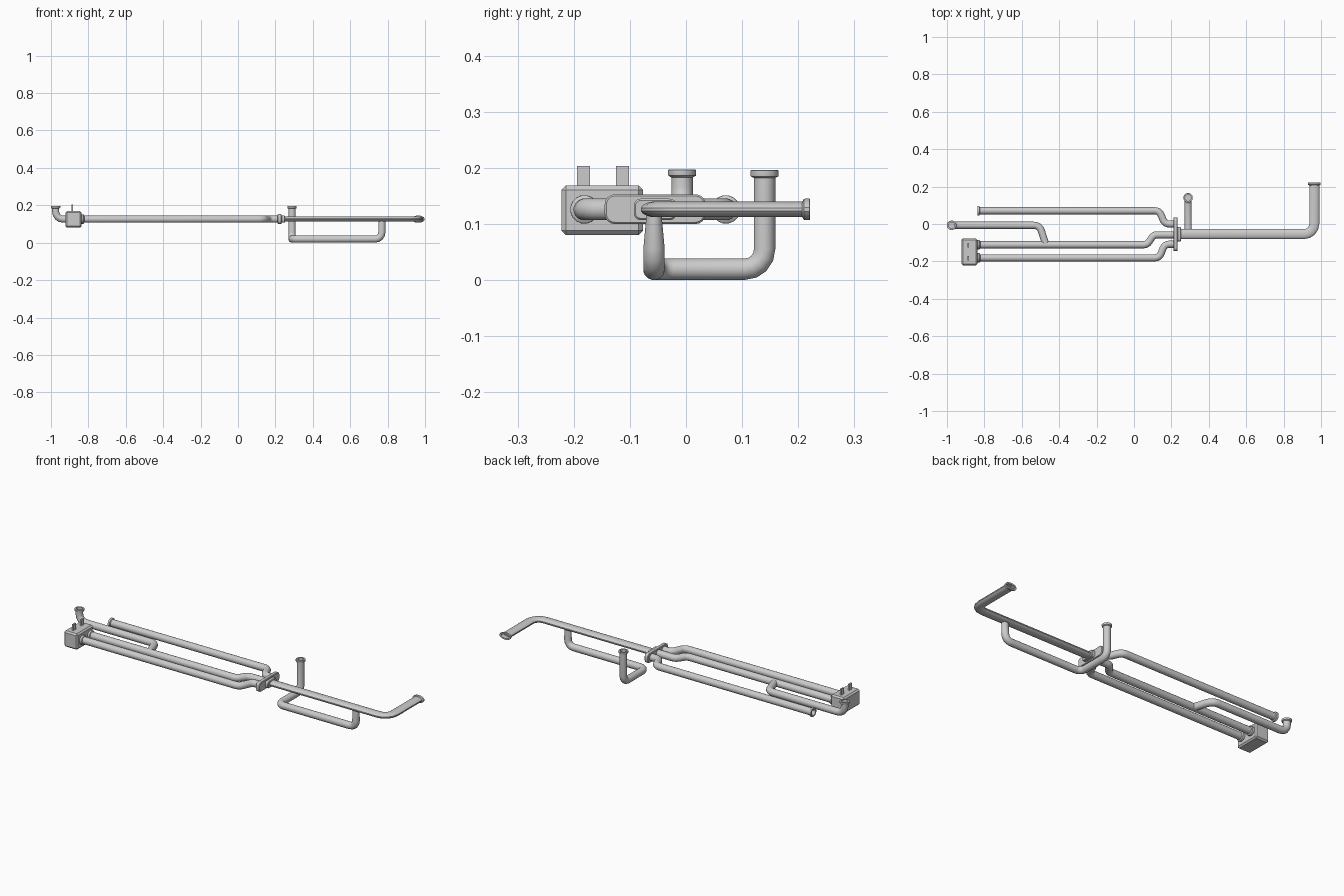
import bpy, bmesh, math
from mathutils import Vector, Matrix

if "Cube" in bpy.data.objects:
    bpy.data.objects.remove(bpy.data.objects["Cube"])

SIDES = 16
R = 0.0195    # pipe radius
Z = 0.126     # height of the pipe plane


def finish(name, bm, angle=35):
    bmesh.ops.recalc_face_normals(bm, faces=bm.faces)
    me = bpy.data.meshes.new(name)
    bm.to_mesh(me)
    bm.free()
    ob = bpy.data.objects.new(name, me)
    bpy.context.collection.objects.link(ob)
    bpy.ops.object.select_all(action='DESELECT')
    ob.select_set(True)
    bpy.context.view_layer.objects.active = ob
    bpy.ops.object.shade_smooth_by_angle(angle=math.radians(angle))
    return ob


def fillet(points, radius, seg=4):
    """Round the corners of a polyline; returns (position, tangent) pairs."""
    p = [Vector(q) for q in points]
    out = [(p[0], (p[1] - p[0]).normalized())]
    for a, b, c in zip(p, p[1:], p[2:]):
        d1, d2 = (b - a).normalized(), (c - b).normalized()
        turn = d1.angle(d2)
        t = radius * math.tan(turn / 2)
        axis = d1.cross(d2).normalized()
        start = b - d1 * t
        centre = start + axis.cross(d1) * radius
        for i in range(seg + 1):
            rot = Matrix.Rotation(turn * i / seg, 3, axis)
            out.append((centre + rot @ (start - centre), rot @ d1))
    out.append((p[-1], (p[-1] - p[-2]).normalized()))
    return out


def skin(bm, rings):
    for r1, r2 in zip(rings, rings[1:]):
        n = len(r1)
        for i in range(n):
            j = (i + 1) % n
            bm.faces.new((r1[i], r1[j], r2[j], r2[i]))


def ring(bm, pos, side, up, a, b):
    return [bm.verts.new(pos + side * a * math.cos(t) + up * b * math.sin(t))
            for t in (2 * math.pi * (i + 0.5) / SIDES for i in range(SIDES))]


def pipe(name, points, bend, size=(R, R), start_size=None, up=(0, 0, 1)):
    """Sweep an ellipse along a rounded path."""
    bm = bmesh.new()
    up, prev, rings = Vector(up), None, []
    for k, (pos, tan) in enumerate(fillet(points, bend)):
        if prev:
            up = prev.rotation_difference(tan) @ up
        prev = tan
        a, b = start_size if start_size and k == 0 else size
        rings.append(ring(bm, pos, tan.cross(up), up, a, b))
    skin(bm, rings)
    return finish(name, bm)


def flange(name, pos, direction, up, size=(R, R), lip=0.006, hollow=True):
    """Lathed lip ending at pos, facing direction, with a recessed mouth."""
    bm = bmesh.new()
    d, up, pos = Vector(direction), Vector(up), Vector(pos)
    prof = [(-0.014, 0), (-0.011, lip * 0.9), (-0.008, lip), (-0.001, lip), (0, lip - 0.001)]
    if hollow:
        prof += [(0, -0.003), (-0.025, -0.003)]
    rings = [ring(bm, pos + d * o, d.cross(up), up, size[0] + g, size[1] + g)
             for o, g in prof]
    skin(bm, rings)
    bm.faces.new(rings[-1])
    return finish(name, bm)


def block(name, lo, hi, corner, chamfer, long_axis=0):
    """Box with rounded edges along one axis and a small chamfer on the rest."""
    lo, hi = Vector(lo), Vector(hi)
    bm = bmesh.new()
    bmesh.ops.create_cube(bm, size=1)
    for v in bm.verts:
        v.co = (lo + hi) / 2 + Vector(v.co[i] * (hi - lo)[i] for i in range(3))
    if corner:
        edges = [e for e in bm.edges if
                 abs((e.verts[0].co - e.verts[1].co).normalized()[long_axis]) > 0.9]
        bmesh.ops.bevel(bm, geom=edges, offset=corner, segments=4, profile=0.5, affect='EDGES')
        bm.faces.ensure_lookup_table()
        edges = [e for e in bm.edges if
                 abs(e.verts[0].co[long_axis] - e.verts[1].co[long_axis]) < 1e-5]
        edges = [e for e in edges if any(len(f.verts) > 4 for f in e.link_faces)]
    else:
        edges = bm.edges[:]
    if chamfer:
        bmesh.ops.bevel(bm, geom=edges, offset=chamfer, segments=1, affect='EDGES')
    return finish(name, bm, 30)


# three left-hand pipes converging on the joint plate
YA, YB, YC = 0.071, -0.111, -0.181
pipe("upper_branch_pipe", [(-0.834, YA, Z), (0.135, YA, Z), (0.165, 0.0, Z), (0.215, 0.0, Z)], 0.035)
pipe("middle_branch_pipe", [(-0.845, YB, Z), (0.07, YB, Z), (0.105, -0.058, Z), (0.215, -0.058, Z)], 0.035)
pipe("lower_branch_pipe", [(-0.845, YC, Z), (0.135, YC, Z), (0.165, -0.108, Z), (0.215, -0.108, Z)], 0.035)
flange("upper_branch_flange", (-0.838, YA, Z), (-1, 0, 0), (0, 0, 1))

# side pipe with an upright mouth, merging into the middle pipe
pipe("side_pipe", [(-0.975, -0.007, 0.19), (-0.975, -0.007, Z), (-0.505, -0.007, Z),
                   (-0.472, -0.108, Z)], 0.04, up=(0, 1, 0))
flange("side_pipe_flange", (-0.975, -0.007, 0.197), (0, 0, 1), (0, 1, 0))

# end box with two flat tabs and pipe collars
block("end_box", (-0.922, -0.222, 0.08), (-0.838, -0.077, 0.169), 0, 0.008)
for i, y in enumerate((YB - 0.002, YC - 0.002)):
    block(f"box_tab_{i}", (-0.889, y - 0.0115, 0.16), (-0.881, y + 0.0115, 0.203), 0, 0)
for i, y in enumerate((YB, YC)):
    flange(f"box_collar_{i}", (-0.836, y, Z), (-1, 0, 0), (0, 0, 1), hollow=False)

# joint plate and the collar behind it
block("joint_plate", (0.211, -0.145, 0.1), (0.233, 0.035, 0.153), 0.018, 0.003)
block("joint_collar", (0.231, -0.093, 0.107), (0.251, -0.017, 0.145), 0.012, 0.003)

# flattened main pipe with a sideways outlet
FLAT = (0.027, 0.0142)
MX, MY = 0.964, -0.054
pipe("main_pipe", [(0.24, MY, Z), (MX, MY, Z), (MX, 0.212, Z)], 0.055, size=FLAT)
flange("main_pipe_flange", (MX, 0.221, Z), (0, 1, 0), (0, 0, 1), size=(0.029, 0.0135))

# drain loop hanging under the main pipe
pipe("loop_pipe", [(0.769, -0.057, 0.125), (0.769, -0.057, R), (0.289, -0.057, R),
                   (0.289, 0.14, R), (0.289, 0.14, 0.188)], 0.035,
     start_size=(0.013, R), up=(1, 0, 0))
flange("loop_pipe_flange", (0.289, 0.14, 0.196), (0, 0, 1), (0, 1, 0))
